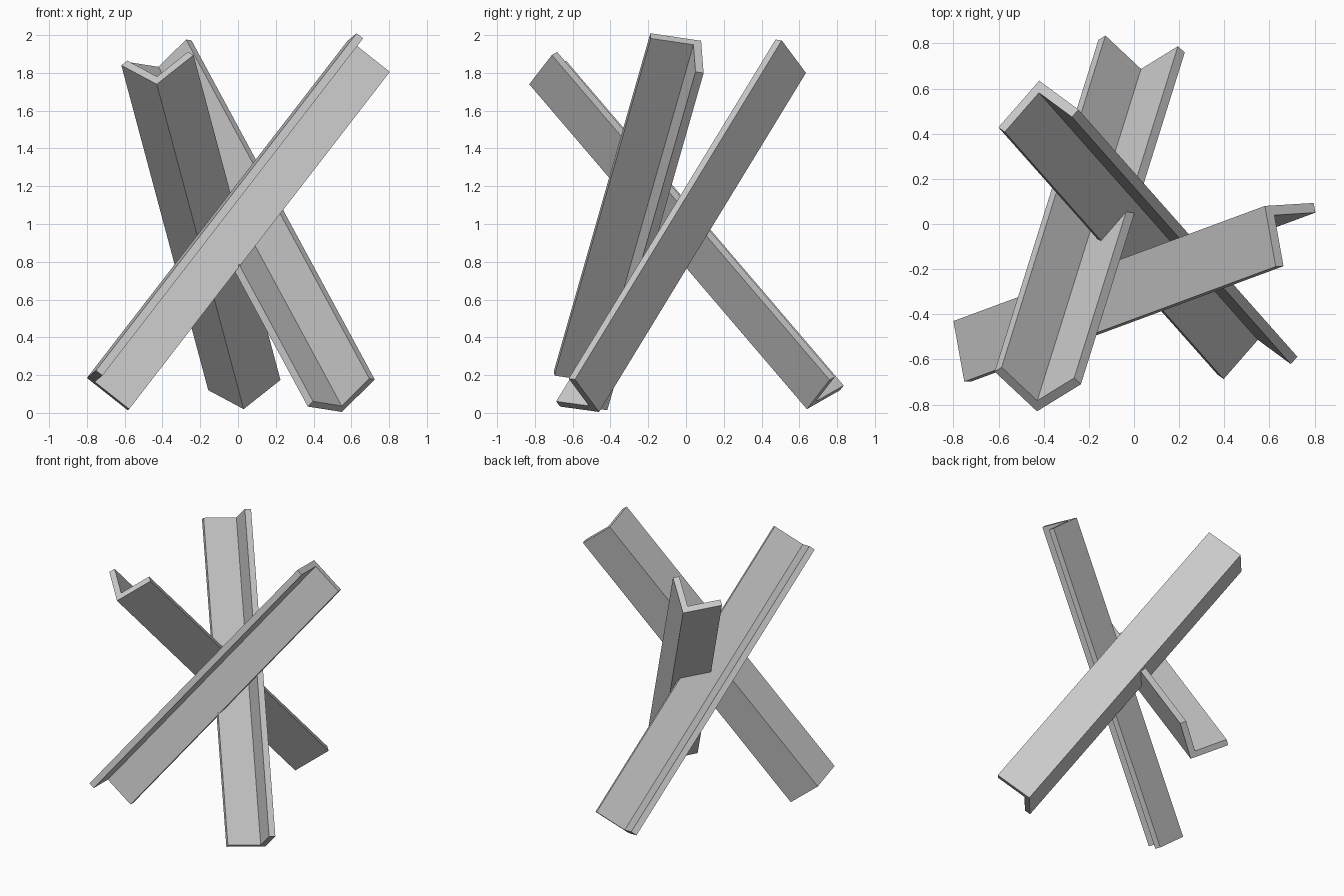
import bpy, bmesh
from mathutils import Vector

if "Cube" in bpy.data.objects:
    bpy.data.objects.remove(bpy.data.objects["Cube"])

LEG = 0.276    # flange width
THICK = 0.044  # flange thickness

# equal-legged angle-iron section, outer corner at the origin
SECTION = [(0, 0), (LEG, 0), (LEG, THICK), (THICK, THICK), (THICK, LEG), (0, LEG)]


def angle_beam(name, start, end, flange_a, flange_b):
    """Extrude the L section from start to end along its outer corner."""
    start, end = Vector(start), Vector(end)
    axis = (end - start).normalized()
    u = Vector(flange_a)
    u = (u - axis * u.dot(axis)).normalized()
    v = Vector(flange_b)
    v = (v - axis * v.dot(axis) - u * v.dot(u)).normalized()

    bm = bmesh.new()
    cap = bm.faces.new([bm.verts.new(start + u * a + v * b) for a, b in SECTION])
    out = bmesh.ops.extrude_face_region(bm, geom=[cap], use_keep_orig=True)
    moved = [g for g in out["geom"] if isinstance(g, bmesh.types.BMVert)]
    bmesh.ops.translate(bm, verts=moved, vec=end - start)
    bmesh.ops.recalc_face_normals(bm, faces=bm.faces[:])
    mesh = bpy.data.meshes.new(name)
    bm.to_mesh(mesh)
    bm.free()
    obj = bpy.data.objects.new(name, mesh)
    bpy.context.collection.objects.link(obj)
    return obj


# three crossed beams
angle_beam("right_leaning_beam", (-0.80, -0.43, 0.185), (0.58, 0.08, 1.97),
           (0.04, -0.265, 0.03), (0.215, 0.01, -0.17))
angle_beam("forward_leaning_beam", (0.03, 0.64, 0.02), (-0.43, -0.83, 1.74),
           (-0.19, 0.18, 0.10), (0.19, 0.12, 0.15))
angle_beam("back_leaning_beam", (0.55, -0.46, 0.005), (-0.42, 0.635, 1.80),
           (0.17, -0.125, 0.17), (-0.17, -0.215, 0.04))
